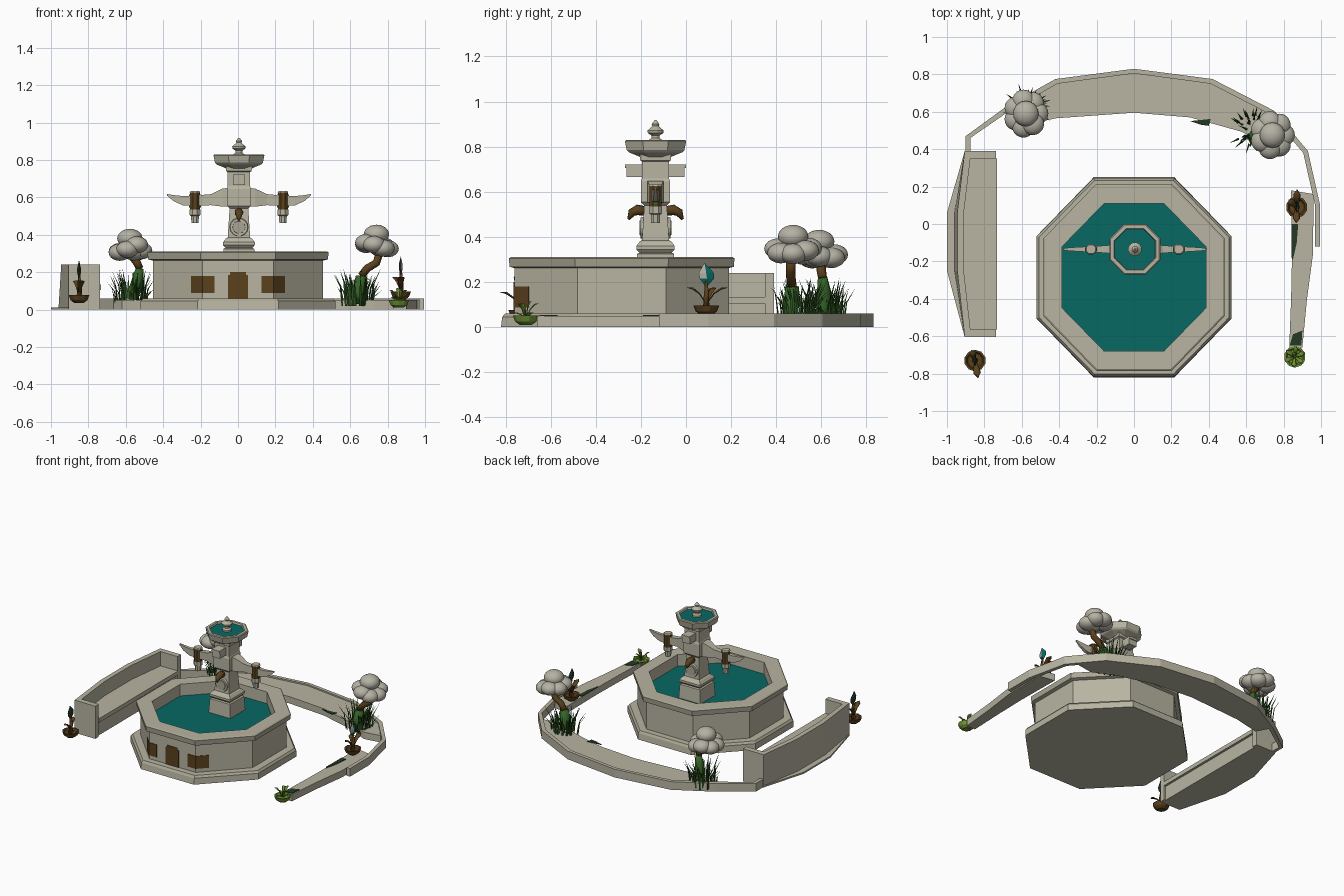
import bpy, bmesh, math, random
from mathutils import Vector

if "Cube" in bpy.data.objects:
    bpy.data.objects.remove(bpy.data.objects["Cube"])

random.seed(4)


def colour(name, *rgb):
    m = bpy.data.materials.new(name)
    m.diffuse_color = (*rgb, 1)
    m.use_nodes = True
    m.node_tree.nodes["Principled BSDF"].inputs["Base Color"].default_value = m.diffuse_color
    return m


STONE = colour("stone", 0.48, 0.46, 0.36)
EDGE = colour("worn stone", 0.40, 0.38, 0.295)
WATER = colour("teal water", 0.002, 0.138, 0.125)
BROWN = colour("brown", 0.105, 0.052, 0.012)
FOLIAGE = colour("pale foliage", 0.46, 0.44, 0.37)
GRASS = colour("grass green", 0.028, 0.092, 0.016)
BARK = colour("mossy bark", 0.035, 0.125, 0.02)
LIME = colour("lime leaf", 0.16, 0.29, 0.035)
MOSS = colour("dark moss", 0.018, 0.04, 0.018)


def finish(name, bm, mats, smooth=False):
    bmesh.ops.recalc_face_normals(bm, faces=bm.faces)
    me = bpy.data.meshes.new(name)
    bm.to_mesh(me)
    bm.free()
    for m in mats:
        me.materials.append(m)
    for p in me.polygons:
        p.use_smooth = smooth
    ob = bpy.data.objects.new(name, me)
    bpy.context.collection.objects.link(ob)
    return ob


def skin(bm, rings, bands=None, cap=0):
    """Join equal rings of points into a capped skin."""
    vs = [[bm.verts.new(p) for p in r] for r in rings]
    n = len(vs[0])
    for k in range(len(vs) - 1):
        for i in range(n):
            j = (i + 1) % n
            f = bm.faces.new((vs[k][i], vs[k][j], vs[k + 1][j], vs[k + 1][i]))
            f.material_index = bands[k] if bands else 0
    bm.faces.new(vs[0])
    bm.faces.new(vs[-1]).material_index = cap


def loft(name, rings, mats, bands=None, cap=0, smooth=False):
    bm = bmesh.new()
    skin(bm, rings, bands, cap)
    return finish(name, bm, mats, smooth)


def ring(cx, cy, sx, sy, z, n=8):
    """Flat-sided n-gon whose sides lie sx, sy from the centre."""
    r = 1 / math.cos(math.pi / n)
    return [(cx + sx * r * math.cos((i + .5) * math.tau / n),
             cy + sy * r * math.sin((i + .5) * math.tau / n), z) for i in range(n)]


def turned(name, cx, cy, prof, mats, n=8, **kw):
    return loft(name, [ring(cx, cy, r, r, z, n) for r, z in prof], mats, **kw)


def box(name, x0, x1, y0, y1, z0, z1, mat):
    return loft(name, [[(x0, y0, z), (x1, y0, z), (x1, y1, z), (x0, y1, z)]
                       for z in (z0, z1)], [mat])


def strip(name, outer, inner, z0, z1, mat):
    return loft(name, [[(*a, z0), (*a, z1), (*b, z1), (*b, z0)]
                       for a, b in zip(outer, inner)], [mat])


def tube_skin(bm, pts, radii, n=7, flat=1.0):
    pts = [Vector(p) for p in pts]
    rings = []
    for i, p in enumerate(pts):
        d = pts[min(i + 1, len(pts) - 1)] - pts[max(i - 1, 0)]
        q = d.to_track_quat('Z', 'Y')
        rings.append([p + q @ Vector((radii[i] * math.cos(a), radii[i] * flat * math.sin(a), 0))
                      for a in (k * math.tau / n for k in range(n))])
    skin(bm, rings)


def tube(name, pts, radii, mat, n=7, flat=1.0, smooth=True):
    bm = bmesh.new()
    tube_skin(bm, pts, radii, n, flat)
    return finish(name, bm, [mat], smooth)


# Octagonal basin with plinth, rim and water
CY = -0.285
loft("basin_plinth", [ring(0, CY, *s) for s in
     ((.52, .535, 0), (.52, .53, .045), (.508, .518, .06))], [STONE, EDGE], bands=[0, 1])
loft("basin_wall", [ring(0, CY, *s) for s in
     ((.455, .475, .05), (.455, .475, .262), (.48, .497, .268), (.485, .5, .305),
      (.475, .491, .311), (.385, .395, .311), (.385, .395, .225))],
     [STONE, EDGE, WATER], bands=[0, 0, 1, 1, 0, 0], cap=2)


# Thin brown panels following the front of the basin
def panel(name, path, z0, z1):
    def scaled(p, k):
        return (p[0] * k, CY + (p[1] - CY) * k)
    strip(name, [scaled(p, 1.01) for p in path], [scaled(p, .995) for p in path], z0, z1, BROWN)


panel("centre_panel", [(-.053, -.76), (.053, -.76)], .06, .185)
panel("centre_panel_top", [(-.042, -.76), (.042, -.76)], .185, .2)
for s in (-1, 1):
    panel("corner_panel", [(s * .125, -.76), (s * .188, -.76), (s * .25, -.695)], .088, .18)

# Central column
PX, PY = .005, -.135
turned("column", PX, PY, [(.09, .19), (.082, .325), (.072, .33), (.085, .345), (.085, .36),
       (.07, .38), (.06, .385), (.05, .54), (.065, .555), (.065, .645), (.06, .66),
       (.06, .735), (.068, .74), (.07, .77)], [STONE], n=4)
turned("upper_bowl", PX, PY, [(.07, .755), (.085, .762), (.118, .775), (.128, .785), (.136, .825),
       (.13, .83), (.112, .83), (.108, .818)], [STONE, EDGE, WATER],
       bands=[0, 0, 0, 0, 1, 0, 0], cap=2)
turned("finial", PX, PY, [(.03, .815), (.03, .83), (.018, .838), (.018, .85), (.034, .86),
       (.036, .872), (.022, .884), (.014, .892), (.017, .9), (.004, .918)], [STONE], n=12)

# Column front and back fittings: slabs, rings, arches, curved spouts
for s in (-1, 1):
    def yy(d):
        return PY + s * d
    for z0, z1, d in ((.665, .705, .128), (.705, .722, .135)):
        box("spout_slab", PX - .032, PX + .032, *sorted((yy(.05), yy(d))), z0, z1, STONE)
    tube("shaft_ring", [(PX, yy(.05), .44), (PX, yy(.066), .44)], [.052, .047], STONE, 14, smooth=False)
    tube("shaft_disc", [(PX, yy(.06), .44), (PX, yy(.07), .44)], [.035, .033], EDGE, 14, smooth=False)
    tube("curved_spout", [(PX, yy(.045), .515), (PX, yy(.08), .52), (PX, yy(.105), .508),
         (PX, yy(.12), .478)], [.022, .024, .019, .006], BROWN)

# Winged side arms with hanging lantern spouts
for s in (-1, 1):
    arm = [(.04, .035, .55, .65), (.085, .035, .55, .648), (.15, .02, .558, .617), (.23, .016, .555, .61),
           (.3, .012, .557, .607), (.35, .009, .58, .612), (.385, .004, .61, .618)]
    loft("side_arm", [[(PX + s * x, PY - h, a), (PX + s * x, PY + h, a), (PX + s * x, PY + h, b),
         (PX + s * x, PY - h, b)] for x, h, a, b in arm], [STONE])
    ax = PX + s * .235
    turned("arm_band", ax, PY, [(.026, .53), (.027, .54), (.027, .622), (.025, .628)], [BROWN])
    turned("arm_cap", ax, PY, [(.029, .626), (.024, .633)], [STONE])
    turned("arm_spout", ax, PY, [(.019, .462), (.021, .5), (.029, .505), (.029, .535)], [STONE])
    for side in (-1, 1):
        cx = ax + side * .029
        box("green_lantern_face", cx - .003, cx + .003, PY - .01, PY + .01, .545, .615, BARK)

# Low curved kerb behind the basin
outer = [(-.9, .39), (-.9, .47), (-.68, .63), (-.42, .775), (0, .83), (.42, .775), (.75, .605),
         (.93, .39), (.995, .1), (.995, -.12)]
inner = [(-.875, .39), (-.875, .46), (-.665, .605), (-.41, .75), (0, .805), (.41, .75), (.73, .585),
         (.905, .38), (.968, .1), (.968, -.12)]
strip("kerb_lip", outer, inner, 0, .06, STONE)
strip("kerb_ledge", [(-.67, .61), (-.415, .755), (0, .81), (.415, .755), (.735, .59), (.85, .44)],
      [(-.62, .52), (-.42, .565), (0, .595), (.3, .57), (.57, .495), (.73, .42)], 0, .05, STONE)
strip("side_slab", [(.96, .16), (.957, -.16), (.925, -.4), (.9, -.66)],
      [(.84, .18), (.845, -.16), (.84, -.4), (.83, -.66)], 0, .05, STONE)

# Moss patches lying on the slabs
strip("moss_side", [(.878, .0), (.87, -.1), (.85, -.19)], [(.843, .0), (.843, -.1), (.841, -.18)], .05, .054, MOSS)
strip("moss_end", [(.9, -.57), (.895, -.65)], [(.85, -.59), (.832, -.65)], .05, .054, MOSS)
strip("moss_back", [(.30, .55), (.41, .562)], [(.36, .53), (.4, .525)], .05, .054, MOSS)

# Bench with bowed back on a thin foot
ys = (-.605, -.25, .06, .39)
foot = list(zip((-.905, -1.0, -1.0, -.905), ys))
strip("bench_foot", foot, [(-.88, y) for y in ys], 0, .012, STONE)
loft("bench_back", [[(xt - o, y, 0), (xt, y, .24), (xt + .035, y, .24), (xt + .035, y, 0)]
     for y, xt, o in zip(ys, (-.905, -.945, -.945, -.905), (0, .015, .015, 0))], [STONE])
for y0, y1 in ((-.605, -.565), (.35, .39)):
    box("bench_end", -.9, -.737, y0, y1, 0, .24, STONE)
box("bench_base", -.91, -.75, -.57, .36, 0, .105, STONE)
box("bench_seat", -.91, -.733, -.565, .35, .105, .135, STONE)


# Trees with puffy crowns and tufts of grass
def tree(trunk, split, crown, tuft):
    tube("trunk_base", trunk[:split + 1], [.046, .038, .03, .022][:split + 1], BARK, 8)
    tube("trunk_top", trunk[split:], [.021] * (len(trunk) - split), BROWN, 8)
    bm = bmesh.new()
    c = Vector(crown)
    puffs = [(0, 0, .042, .068)]
    for i in range(7):
        a = i * math.tau / 7
        puffs.append((.06 * math.cos(a), .07 * math.sin(a), random.uniform(-.035, .012), .06))
    for x, y, z, r in puffs + [(.02, -.01, -.03, .06)]:
        b = bmesh.ops.create_icosphere(bm, subdivisions=3, radius=r)
        for v in b["verts"]:
            v.co = c + Vector((x + v.co.x, y + v.co.y, z + v.co.z * .76))
    finish("tree_crown", bm, [FOLIAGE], True)
    bm = bmesh.new()
    for i in range(58):
        a, d = random.uniform(0, math.tau), random.uniform(.02, .09)
        u = Vector((math.cos(a), math.sin(a), 0))
        b = Vector((*tuft, .02)) + u * d
        h = random.uniform(.08, .2)
        tube_skin(bm, [b, b + u * .012 + Vector((0, 0, h * .6)),
                  b + u * random.uniform(.02, .055) + Vector((0, 0, h))], [.008, .006, .0005], 3, .5)
    finish("grass_tuft", bm, [GRASS])


tree([(-.55, .62, .03), (-.55, .62, .1), (-.535, .61, .17), (-.525, .605, .22), (-.54, .6, .25), (-.57, .6, .29)],
     3, (-.578, .59, .338), (-.575, .62))
tree([(.65, .47, .03), (.65, .47, .1), (.66, .47, .18), (.69, .465, .22), (.74, .465, .25), (.755, .465, .3)],
     2, (.74, .475, .36), (.635, .495))


# Potted plants
def pot(x, y, z, mat):
    turned("plant_pot", x, y, [(.025, z), (.045, z + .015), (.055, z + .042), (.045, z + .042), (.038, z + .03)],
           [mat], n=10)


def leaf(x, y, z, ang, reach, rise, w, mat):
    u = Vector((math.cos(ang), math.sin(ang), 0))
    b = Vector((x, y, z))
    tube("leaf", [b, b + u * reach * .35 + Vector((0, 0, rise * .65)), b + u * reach * .7 + Vector((0, 0, rise * .95)),
         b + u * reach + Vector((0, 0, rise))], [.005, w * .7, w, .001], mat, 6, .25)


def flower(x, y, z, two_tone, leaves):
    pot(x, y, z, BROWN)
    tube("flower_stem", [(x, y, z + .03), (x + .005, y, z + .09), (x, y, z + .15)], [.016, .011, .007], BROWN)
    for a, reach in leaves:
        leaf(x, y, z + .045, a, reach, .075, .02, BROWN)
    # flat bud, painted on its right side only
    bud = loft("flower_bud", [[(x - .3 * r, y + o, h), (x, y + o - r, h), (x + .3 * r, y + o, h), (x, y + o + r, h)]
               for r, o, h in ((.006, 0, z + .13), (.032, .003, z + .16), (.034, 0, z + .185), (.002, -.008, z + .228))],
               [MOSS, WATER, FOLIAGE])
    if two_tone:
        for p in bud.data.polygons:
            if p.normal.x > .3:
                p.material_index = 1 if p.normal.y > 0 or p.center.z < z + .15 else 2


flower(-.85, -.73, .035, False, ((-1.4, .095), (1.9, .06)))
flower(.87, .09, .055, True, ((-1.6, .085), (1.55, .095), (2.4, .06)))
pot(.86, -.71, .01, LIME)
for i in range(6):
    leaf(.86, -.71, .035, i * 1.05 + .4, .058, .03 + .04 * (i % 2), .013, LIME)
leaf(.86, -.71, .04, 1.8, .025, .075, .012, LIME)
